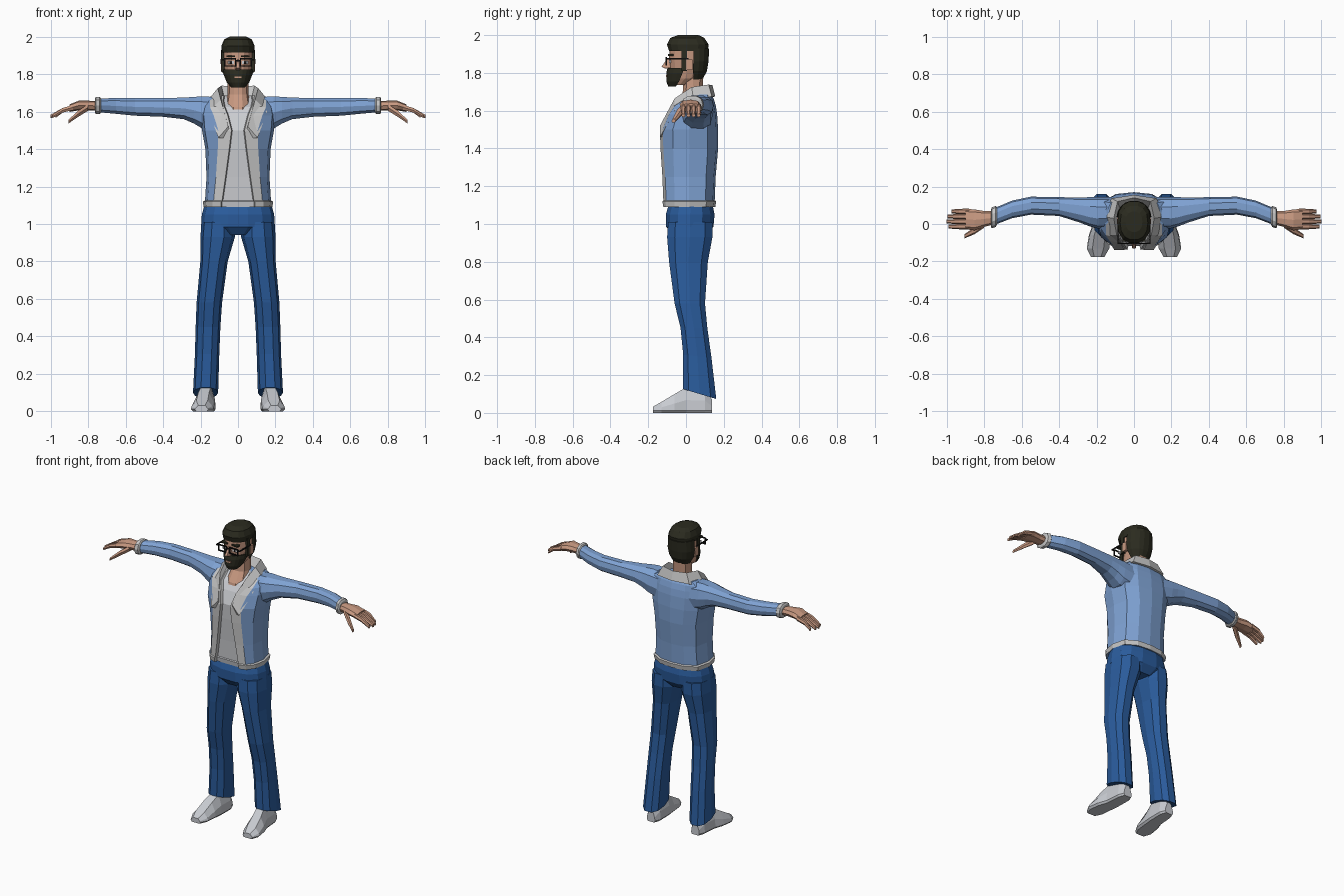
import bpy, bmesh, math
from mathutils import Vector


def material(name, rgb):
    m = bpy.data.materials.new(name)
    m.diffuse_color = (*rgb, 1)
    return m


SKIN = material("skin", (0.58, 0.32, 0.22))
HAIR = material("dark_hair", (0.024, 0.024, 0.014))
JACKET = material("light_blue", (0.21, 0.36, 0.65))
JEANS = material("denim_blue", (0.023, 0.105, 0.33))
TRIM = material("light_grey", (0.56, 0.56, 0.56))
SHIRT = material("pale_grey", (0.60, 0.61, 0.64))
SHOE = material("shoe_grey", (0.58, 0.60, 0.64))
BLACK = material("black", (0.006, 0.006, 0.006))


def loft(name, rings, mats, rule=None):
    """Skin a list of equal closed rings; rule(row, column) picks a material."""
    bm = bmesh.new()
    vs = [[bm.verts.new(p) for p in r] for r in rings]
    n = len(vs[0])
    for i in range(len(vs) - 1):
        for j in range(n):
            k = (j + 1) % n
            f = bm.faces.new((vs[i][j], vs[i][k], vs[i + 1][k], vs[i + 1][j]))
            f.material_index = rule(i, j) if rule else 0
    bm.faces.new(vs[0][::-1])
    bm.faces.new(vs[-1])
    bmesh.ops.recalc_face_normals(bm, faces=bm.faces[:])
    me = bpy.data.meshes.new(name)
    bm.to_mesh(me)
    bm.free()
    for m in mats:
        me.materials.append(m)
    ob = bpy.data.objects.new(name, me)
    bpy.context.collection.objects.link(ob)
    return ob


def oval(c, ru, rv, n=12, axis="z", a0=0, a1=360, power=0.85, tilt=0):
    """Rounded-box ring (or arc closed by a chord) around the z or x axis."""
    full = a1 - a0 == 360
    pts = []
    for i in range(n):
        a = math.radians(a0 + (a1 - a0) * i / (n if full else n - 1))
        u = math.copysign(abs(math.cos(a)) ** power, math.cos(a)) * ru
        v = math.copysign(abs(math.sin(a)) ** power, math.sin(a)) * rv
        off = (u, v, -tilt * v) if axis == "z" else (0, u, v)
        pts.append(Vector(c) + Vector(off))
    return pts


def box(name, lo, hi, mat):
    rings = [[(lo[0], lo[1], z), (hi[0], lo[1], z), (hi[0], hi[1], z), (lo[0], hi[1], z)]
             for z in (lo[2], hi[2])]
    return loft(name, rings, [mat])


def mirror(rings, s):
    return [[(p[0] * s, p[1], p[2]) for p in r] for r in rings]


def pair(name, rings, mat):
    for s, side in ((1, "left"), (-1, "right")):
        loft(f"{name}_{side}", mirror(rings, s), [mat])


def pair_box(name, lo, hi, mat):
    pair(name, [[(lo[0], lo[1], z), (hi[0], lo[1], z), (hi[0], hi[1], z), (lo[0], hi[1], z)]
                for z in (lo[2], hi[2])], mat)


# Jacket body with recessed shirt: z, shirt edge, facing edge, half width, front, back
rows = [(1.09, .085, .135, .183, -.120, .155), (1.12, .085, .135, .188, -.125, .160),
        (1.125, .080, .130, .176, -.120, .152), (1.25, .062, .118, .168, -.125, .157),
        (1.40, .042, .108, .174, -.135, .170), (1.50, .030, .105, .192, -.138, .170),
        (1.58, .050, .130, .198, -.105, .165), (1.625, .068, .150, .190, -.075, .158),
        (1.66, .075, .150, .180, -.020, .148), (1.685, .070, .110, .140, .020, .135)]
body = []
for z, xs, xo, w, yf, yb in rows:
    d = yb - yf
    half = [(xs, yf + .02), (xs + .005, yf), (xo, yf + .015), (w * .92, yf + .22 * d),
            (w, yf + .5 * d), (w * .88, yf + .82 * d), (w * .5, yb - .01)]
    body.append([(0, yf + .02, z)] + [(x, y, z) for x, y in half] + [(0, yb, z)]
                + [(-x, y, z) for x, y in reversed(half)])


def body_color(i, j):
    col = min(j, 15 - j)
    return 2 if col == 0 else 1 if col < 3 or i < 2 else 0


loft("jacket_body", body, [JACKET, TRIM, SHIRT], body_color)

# Stand-up collar: inner, ridge and outer point at steps from back to front
collar = [[(0, .09, 1.66), (0, .14, 1.735), (0, .155, 1.675)],
          [(.07, .07, 1.66), (.088, .12, 1.738), (.12, .137, 1.675)],
          [(.07, .0, 1.64), (.108, .03, 1.725), (.165, .04, 1.655)],
          [(.06, -.06, 1.58), (.092, -.06, 1.665), (.155, -.06, 1.60)],
          [(.032, -.11, 1.46), (.052, -.138, 1.52), (.105, -.138, 1.46)]]
loft("collar", mirror(collar[:0:-1], -1) + collar, [TRIM])

# Sleeves and cuffs: x, y, z, y radius, z radius
sleeve = [(.10, .06, 1.58, .085, .10), (.19, .06, 1.595, .085, .09), (.235, .065, 1.607, .078, .074),
          (.29, .075, 1.617, .067, .060), (.40, .093, 1.622, .050, .052), (.55, .098, 1.625, .048, .049),
          (.65, .078, 1.630, .047, .044), (.745, .04, 1.633, .045, .038)]
pair("sleeve", [oval((x, y, z), a, b, 10, "x") for x, y, z, a, b in sleeve], JACKET)
pair("cuff", [oval((x, y, 1.632), a, b, 10, "x") for x, y, a, b in
              [(.732, .042, .047, .042), (.738, .04, .056, .048), (.758, .033, .056, .048),
               (.764, .031, .045, .038)]], TRIM)

# Hands: palm, four fingers, thumb
palm = [(.75, .033, 1.630, .036, .026), (.80, .027, 1.632, .042, .026),
        (.85, .022, 1.632, .056, .026), (.90, .026, 1.618, .054, .020)]
pair("palm", [oval((x, y, z), a, b, 8, "x") for x, y, z, a, b in palm], SKIN)
for k, tip in enumerate((.99, 1.0, .995, .975)):
    y = -.014 + k * .027
    pair(f"finger_{k + 1}", [oval((x, y, z), r, r, 6, "x") for x, z, r in
                             [(.88, 1.622, .015), (.935, 1.607, .014), (tip, 1.574, .010)]], SKIN)
pair("thumb", [oval((x, y, z), r, r, 6, "x") for x, y, z, r in
               [(.80, .0, 1.622, .020), (.85, -.035, 1.59, .019), (.905, -.066, 1.546, .011)]], SKIN)

# Jeans: pelvis and legs
pelvis = [(.94, .02, .10, .09), (.985, .02, .197, .128), (1.05, .022, .193, .132), (1.105, .025, .178, .118)]
loft("jeans_hips", [oval((0, y, z), a, b, 14) for z, y, a, b in pelvis], [JEANS])
leg = [(.10, .173, .072, .067, .092, .3), (.30, .165, .06, .065, .078, .1), (.45, .160, .042, .066, .074, 0),
       (.58, .153, .02, .068, .084, 0), (.80, .128, .013, .073, .107, 0), (.93, .109, .02, .092, .125, 0),
       (1.01, .105, .022, .089, .122, 0)]
pair("jeans_leg", [oval((x, y, z), a, b, 10, tilt=t) for z, x, y, a, b, t in leg], JEANS)

# Shoes: y, centre x, half width, height
shoe = [(.138, .165, .030, .07), (.10, .165, .046, .13), (.0, .170, .050, .135), (-.06, .183, .058, .10),
        (-.13, .192, .060, .058), (-.176, .194, .036, .032)]
pair("shoe", [[(x - w, y, .012), (x - w * .8, y, 0), (x + w * .8, y, 0), (x + w, y, .012), (x + w * .92, y, h * .5),
               (x + w * .5, y, h), (x - w * .5, y, h), (x - w * .92, y, h * .5)] for y, x, w, h in shoe], SHOE)

# Neck and head
loft("neck", [oval((0, y, z), a, b, 10) for z, y, a, b in
              [(1.58, .01, .07, .085), (1.625, .01, .068, .075), (1.69, .035, .056, .055),
               (1.80, .04, .054, .055)]], [SKIN])
head = [(1.735, -.035, .04, .045), (1.77, -.005, .062, .08), (1.82, .01, .075, .095), (1.87, .01, .081, .10),
        (1.92, .01, .081, .097), (1.97, .01, .06, .07)]
loft("head", [oval((0, y, z), a, b, 16, power=1) for z, y, a, b in head], [SKIN])
pair_box("ear", (.07, .0, 1.815), (.092, .034, 1.872), SKIN)
loft("nose", [[(-w, -.07, z), (w, -.07, z), (w * .5, y, z), (-w * .5, y, z)] for z, w, y in
              [(1.822, .016, -.108), (1.832, .018, -.130), (1.88, .009, -.096)]], [SKIN])

# Hair: top, back and sideburns
top = [(1.915, .012, .087, .104), (1.95, .010, .089, .113), (1.985, .007, .074, .092), (2.0, .012, .045, .055)]
loft("hair_top", [oval((0, y, z), a, b, 14) for z, y, a, b in top], [HAIR])
back = [(1.765, .03, .058, .058), (1.81, .02, .084, .092), (1.86, .02, .094, .100), (1.93, .02, .090, .104)]
loft("hair_back", [oval((0, y, z), a, b, 10, a0=8, a1=172) for z, y, a, b in back], [HAIR])
pair_box("sideburn", (.06, -.025, 1.81), (.087, .004, 1.93), HAIR)

# Beard and mouth
beard = [(1.728, -.05, .036, .044), (1.755, -.03, .060, .074), (1.80, -.01, .078, .094), (1.825, .0, .080, .098)]
loft("beard", [oval((0, y, z), a, b, 11, a0=185, a1=355, power=1) for z, y, a, b in beard], [HAIR])
box("mouth", (-.02, -.107, 1.779), (.02, -.100, 1.788), SKIN)

# Eyes, brows and glasses
pair_box("eye", (.022, -.089, 1.853), (.054, -.080, 1.869), SHIRT)
pair_box("pupil", (.033, -.091, 1.854), (.045, -.086, 1.868), BLACK)
pair_box("eyebrow", (.016, -.094, 1.890), (.062, -.066, 1.900), HAIR)
for z in (1.840, 1.878):
    pair_box("glasses_rim", (.010, -.108, z), (.074, -.101, z + .007), BLACK)
for x in (.010, .068):
    pair_box("glasses_side", (x, -.108, 1.840), (x + .006, -.101, 1.885), BLACK)
box("glasses_bridge", (-.012, -.108, 1.868), (.012, -.101, 1.875), BLACK)
pair_box("glasses_arm", (.072, -.106, 1.872), (.089, -.100, 1.880), BLACK)
pair_box("glasses_temple", (.084, -.104, 1.872), (.089, .012, 1.880), BLACK)
